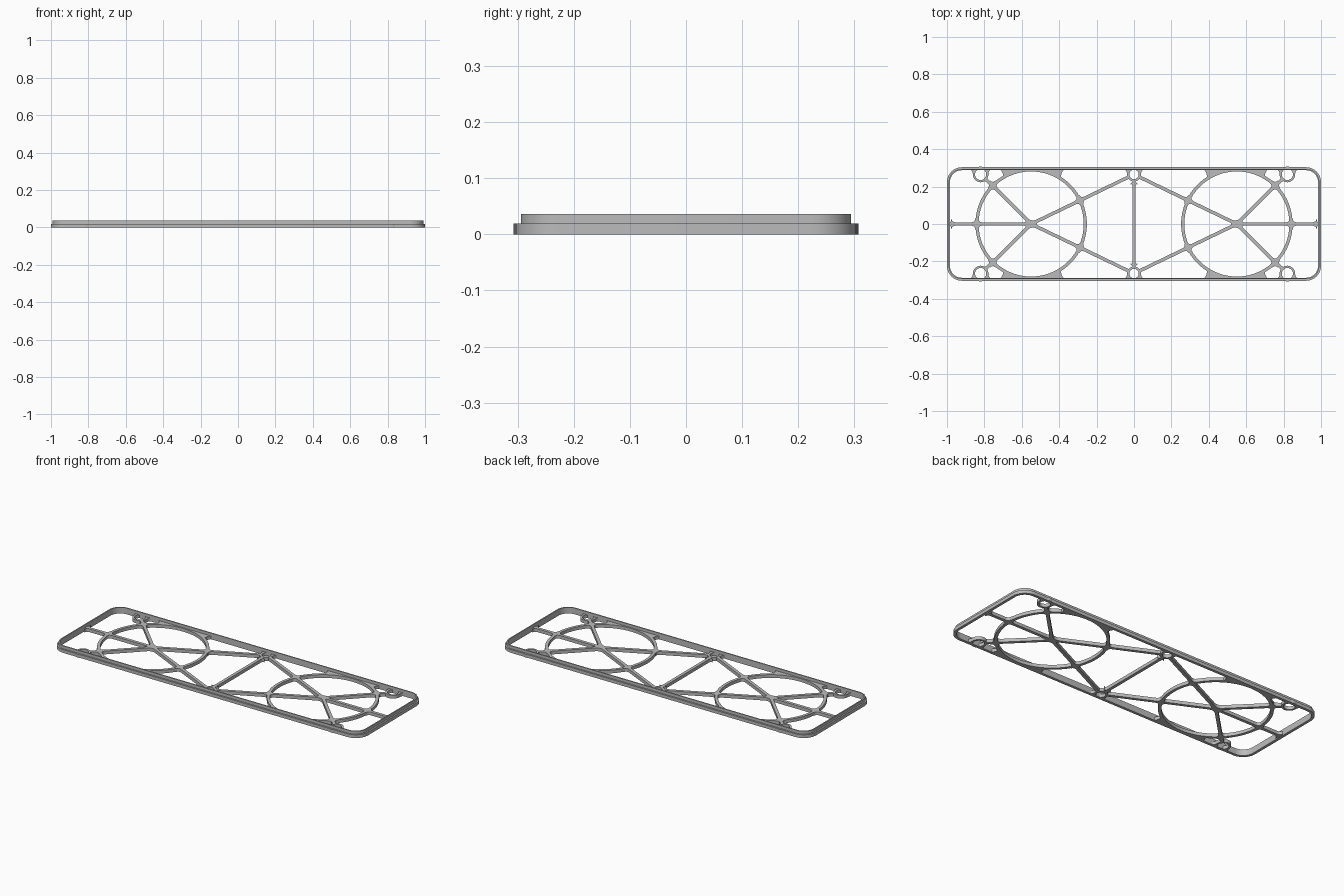
import bpy, bmesh, math
from mathutils import Vector

if "Cube" in bpy.data.objects:
    bpy.data.objects.remove(bpy.data.objects["Cube"])

grey = bpy.data.materials.new("plain_grey")
grey.use_nodes = True
grey.diffuse_color = (0.5, 0.5, 0.5, 1)
grey.node_tree.nodes["Principled BSDF"].inputs["Base Color"].default_value = (0.5, 0.5, 0.5, 1)

RIB_H = 0.019            # height of the ribs
W = 0.009                # half width of a rib
WALL_X, WALL_Y = 0.984, 0.288   # inner face of the rim
HUB = Vector((0.55, 0))
R_OUT, R_IN = 0.299, 0.281
R_MID = (R_OUT + R_IN) / 2


def finish(name, bm, mirror=""):
    """Turn a bmesh into an object, mirrored over the given axes."""
    bmesh.ops.recalc_face_normals(bm, faces=bm.faces)
    mesh = bpy.data.meshes.new(name)
    bm.to_mesh(mesh)
    bm.free()
    mesh.materials.append(grey)
    obj = bpy.data.objects.new(name, mesh)
    bpy.context.collection.objects.link(obj)
    if mirror:
        mod = obj.modifiers.new("mirror", 'MIRROR')
        mod.use_axis = ("x" in mirror, "y" in mirror, False)
        mod.use_mirror_merge = False
    bpy.ops.object.select_all(action='DESELECT')
    bpy.context.view_layer.objects.active = obj
    obj.select_set(True)
    bpy.ops.object.shade_smooth_by_angle(angle=math.radians(30))
    return obj


def loft(name, loops, mirror="", closed=True):
    """Skin closed loops of points; join last to first when closed, else cap."""
    bm = bmesh.new()
    rows = [[bm.verts.new(p) for p in loop] for loop in loops]
    pairs = list(zip(rows, rows[1:]))
    if closed:
        pairs.append((rows[-1], rows[0]))
    else:
        bm.faces.new(rows[0])
        bm.faces.new(rows[-1])
    for a, b in pairs:
        for i in range(len(a)):
            j = (i + 1) % len(a)
            bm.faces.new((a[i], a[j], b[j], b[i]))
    return finish(name, bm, mirror)


def slab(name, pts, mirror=""):
    return loft(name, [[(p[0], p[1], z) for p in pts] for z in (0, RIB_H)], mirror, False)


def bar(name, a, b, mirror=""):
    a, b = Vector(a), Vector(b)
    n = (b - a).normalized().orthogonal() * W
    slab(name, [a - n, b - n, b + n, a + n], mirror)


def ring(name, c, outer, inner, steps, mirror):
    def circle(r, z):
        return [(c[0] + r * math.cos(k * math.tau / steps),
                 c[1] + r * math.sin(k * math.tau / steps), z) for k in range(steps)]
    loft(name, [circle(outer, 0), circle(outer, RIB_H), circle(inner, RIB_H), circle(inner, 0)], mirror)


def polar(deg, r=1.0):
    return Vector((math.cos(math.radians(deg)), math.sin(math.radians(deg)))) * r


def gusset(name, p, deg1, deg2, size, mirror="xy"):
    """Curved fillet in the corner between two ribs leaving point p."""
    p, d1, d2 = Vector(p), polar(deg1), polar(deg2)
    c = p + (d1 + d2) * W / abs(math.sin(math.radians(deg2 - deg1)))
    a, b = c + d1 * size, c + d2 * size
    curve = [a * (1 - t) ** 2 + c * 2 * t * (1 - t) + b * t * t for t in [k / 8 for k in range(9)]]
    slab(name, [p] + curve, mirror)


# Stepped rim swept around a rounded rectangle
def rounded(inset, z, radius=0.08):
    r = radius - inset
    pts = []
    for sx, sy, start in ((1, 1, 0), (-1, 1, 90), (-1, -1, 180), (1, -1, 270)):
        for k in range(13):
            q = Vector((sx * (1 - radius), sy * (0.3035 - radius))) + polar(start + k * 7.5, r)
            pts.append((q.x, q.y, z))
    return pts


loft("rim", [rounded(i, z) for i, z in (
    (0, 0), (0, RIB_H), (0.009, RIB_H), (0.009, 0.036), (0.016, 0.036), (0.016, 0))])

# Large rings and straight ribs
ring("large_ring", HUB, R_OUT - 0.001, R_IN, 96, "x")
SPOKE = math.degrees(math.atan2(0.265, -0.55))
boss_mid, boss_end = Vector((0, 0.265)), Vector((0.82, 0.265))
bar("long_spoke", HUB, boss_mid - polar(SPOKE, 0.03), "xy")
bar("diagonal_spoke", HUB, HUB + polar(45, R_MID), "xy")
bar("end_spoke", HUB, (WALL_X + 0.004, 0), "x")
bar("cross_rib", (0, -0.235), (0, 0.235))

# Screw bosses
ring("middle_boss", boss_mid, 0.038, 0.025, 32, "y")
ring("end_boss", boss_end, 0.042, 0.030, 32, "xy")
bar("end_boss_link", HUB + polar(45, R_MID), boss_end - polar(45, 0.034), "xy")

# Fillets where ribs meet the hub, rings and rim
for k, (a, b, size) in enumerate(((0, 45, 0.02), (45, SPOKE, 0.03))):
    gusset(f"hub_fillet_{k}", HUB, a, b, size)
gusset("hub_inner_fillet", HUB, SPOKE, 360 - SPOKE, 0.02, "x")
for label, ang in (("end", 0), ("diagonal", 45), ("long", SPOKE)):
    for turn in (90, -90):
        for way in (0, 180):
            if ang == 0 and turn < 0:
                continue
            gusset(f"{label}_ring_fillet", HUB + polar(ang, R_MID),
                   ang + way, ang + turn, 0.022)
gusset("end_rim_fillet", (WALL_X, 0), 180, 90, 0.022)
gusset("cross_rib_fillet", (0, 0.232), 270, SPOKE + 180, 0.016)


# Solid webs between the rings and the long sides of the rim
def web(name, side, reach):
    arc = [HUB + Vector((side * reach * k / 12, 0)) for k in range(13)]
    for q in arc:
        q.y = math.sqrt(R_MID ** 2 - (q.x - HUB.x) ** 2)
    low, high = arc[-1], Vector((HUB.x + side * (reach + 0.01), WALL_Y + 0.003))
    mid = (low + high) / 2 - Vector((side * 0.018, 0))
    end = [low * (1 - t) ** 2 + mid * 2 * t * (1 - t) + high * t * t for t in (0.2, 0.4, 0.6, 0.8)]
    slab(name, arc + end + [high, Vector((HUB.x, WALL_Y + 0.003))], "xy")


web("ring_web_inner", -1, 0.165)
web("ring_web_outer", 1, 0.155)


# Small flares joining the bosses to the rim
def flare(name, c, r, side, mirror):
    a = c + Vector((side * r, 0))
    b = Vector((c.x + side * (r + 0.016), WALL_Y + 0.002))
    corner = Vector((a.x - side * 0.001, WALL_Y))
    curve = [a * (1 - t) ** 2 + corner * 2 * t * (1 - t) + b * t * t for t in [k / 6 for k in range(7)]]
    inner = Vector((c.x + side * (r - 0.01), WALL_Y + 0.002))
    slab(name, curve + [inner, c + Vector((side * (r - 0.011), 0))], mirror)


flare("middle_boss_flare", boss_mid, 0.038, 1, "xy")
flare("end_boss_flare_outer", boss_end, 0.042, 1, "xy")
flare("end_boss_flare_inner", boss_end, 0.042, -1, "xy")
